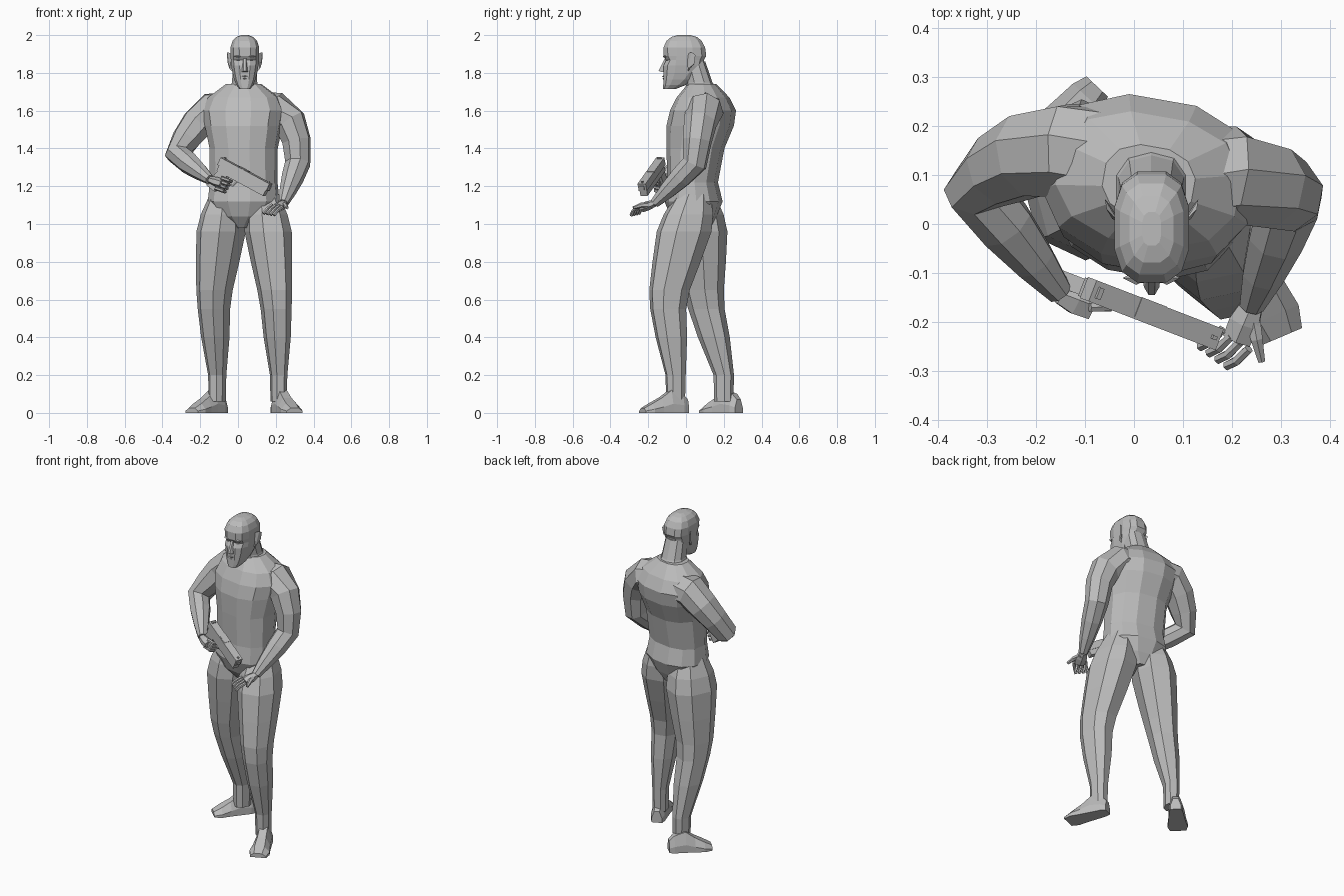
import bpy
import bmesh
from math import sin, cos, pi, radians, copysign
from mathutils import Vector, Matrix

default_cube = bpy.data.objects.get("Cube")
if default_cube:
    bpy.data.objects.remove(default_cube)

grey = bpy.data.materials.new("plain_grey")
grey.use_nodes = True
grey.diffuse_color = (.5, .5, .5, 1)
grey.node_tree.nodes["Principled BSDF"].inputs["Base Color"].default_value = grey.diffuse_color

UP = Vector((0, 0, 1))
SIDES = (("left", 1), ("right", -1))


def finish(name, bm):
    """Turn a bmesh into a flat shaded object."""
    bmesh.ops.recalc_face_normals(bm, faces=bm.faces)
    mesh = bpy.data.meshes.new(name)
    bm.to_mesh(mesh)
    bm.free()
    mesh.materials.append(grey)
    obj = bpy.data.objects.new(name, mesh)
    bpy.context.collection.objects.link(obj)
    return obj


def loft(name, rings):
    """Skin a list of point rings and cap both ends."""
    bm = bmesh.new()
    loops = [[bm.verts.new(point) for point in ring] for ring in rings]
    count = len(loops[0])
    for low, high in zip(loops, loops[1:]):
        for i in range(count):
            j = (i + 1) % count
            bm.faces.new((low[i], low[j], high[j], high[i]))
    bm.faces.new(loops[0])
    bm.faces.new(loops[-1])
    return finish(name, bm)


def outline(sides, power=1):
    """Unit cross-section; a power under one makes it boxier."""
    angles = [2 * pi * (i + .5) / sides for i in range(sides)]
    return [tuple(copysign(abs(v) ** power, v) for v in (cos(a), sin(a))) for a in angles]


def column(name, rows, sides, yaw=0, power=.85):
    """Upright body part: rows of centre, half width and half depth."""
    turn = Matrix.Rotation(radians(yaw), 3, "Z")
    return loft(name, [[Vector(centre) + turn @ Vector((u * wide, v * deep, 0))
                        for u, v in outline(sides, power)]
                       for centre, wide, deep in rows])


def tube(name, points, radii, sides=6, flat=1, hint=UP):
    """Limb of varying radius along a path."""
    points = [Vector(point) for point in points]
    hint = Vector(hint)
    rings = []
    for i, (centre, radius) in enumerate(zip(points, radii)):
        ahead = points[min(i + 1, len(points) - 1)] - points[max(i - 1, 0)]
        across = ahead.cross(hint).normalized()
        over = across.cross(ahead).normalized()
        rings.append([centre + radius * (across * u + over * v * flat)
                      for u, v in outline(sides)])
    return loft(name, rings)


def hull(name, points):
    """Convex solid around a few points."""
    bm = bmesh.new()
    for point in points:
        bm.verts.new(point)
    bmesh.ops.convex_hull(bm, input=bm.verts)
    return finish(name, bm)


def gem(name, centre, size):
    """Eight-faced lump for small facial forms."""
    points = []
    for i in range(3):
        for s in (-1, 1):
            tip = Vector(centre)
            tip[i] += s * size[i]
            points.append(tip)
    return hull(name, points)


def block(name, frame, start, end):
    """Box between two corners of a local frame."""
    return hull(name, [frame @ Vector((x, y, z)) for x in (start[0], end[0])
                       for y in (start[1], end[1]) for z in (start[2], end[2])])


# Torso and neck, turned so that the right shoulder sits further back
torso = [(.98, .05, .04, .08), (1.04, .04, .14, .12), (1.12, .04, .19, .15),
         (1.22, .035, .18, .13), (1.4, .05, .18, .15), (1.52, .075, .205, .175),
         (1.6, .09, .22, .17), (1.67, .09, .19, .135), (1.74, .085, .095, .075)]
column("torso", [((.03, y, z), wide, deep) for z, y, wide, deep in torso], 12, yaw=-10)
neck = [(1.69, .085, .09), (1.75, .07, .07), (1.86, .04, .062)]
column("neck", [((.035, y, z), wide, wide) for z, y, wide in neck], 10)


def leg(label, hip, knee, ankle, yaw):
    """Shared thickness profile hung on a hip, knee and ankle line."""
    hip, knee, ankle = Vector((*hip, 1)), Vector((*knee, .6)), Vector((*ankle, .2))
    rows = []
    for z, wide in ((1.16, .075), (1.05, .11), (.96, .122), (.8, .107), (.65, .09),
                    (.55, .08), (.4, .07), (.2, .045), (.06, .042)):
        top, end = (hip, knee) if z > knee.z else (knee, ankle)
        part = min((top.z - z) / (top.z - end.z), 1)
        centre = top.lerp(end, part)
        rows.append(((centre.x, centre.y, z), wide, wide * 1.2))
    column(f"{label}_leg", rows, 8, yaw)


def foot(label, heel, toe):
    """Foot wedge: sections of reach, half width and height from heel to toe."""
    heel, toe = Vector((*heel, 0)), Vector((*toe, 0))
    across = (toe - heel).cross(UP).normalized()
    section = ((-1, 0), (1, 0), (1, .4), (.5, 1), (-.5, 1), (-1, .4))
    rings = []
    for reach, half, tall in ((0, .03, .07), (.12, .04, .1), (.38, .045, .12),
                              (.6, .05, .08), (.82, .058, .05), (1, .046, .025)):
        base = heel.lerp(toe, reach)
        rings.append([base + across * half * u + UP * tall * v for u, v in section])
    loft(f"{label}_foot", rings)


# Legs, the left one stepping forward
leg("left", (.155, 0), (.2, -.1), (.215, -.055), 12)
leg("right", (-.085, .07), (-.13, .095), (-.11, .2), -25)
foot("left", (.2, .005), (.3, -.23))
foot("right", (-.075, .28), (-.245, .1))


def arm(label, root, shoulder, upper, biceps, elbow, wrist, hint):
    """Shoulder to wrist, with two sections along the forearm."""
    low, end = Vector(elbow), Vector(wrist)
    path = [root, shoulder, upper, biceps, low, low.lerp(end, .35), low.lerp(end, .7), end]
    tube(f"{label}_arm", path, (.1, .1, .09, .078, .068, .06, .045, .027), 8, hint=hint)


def hand(label, wrist, knuckles, base, bend, tip, step):
    """Palm and four fingers, each set off from the last by a step."""
    wrist, knuckles = Vector(wrist), Vector(knuckles)
    palm = (wrist, wrist.lerp(knuckles, .5), knuckles)
    tube(f"{label}_palm", palm, (.026, .036, .034), flat=.7)
    for i in range(4):
        joints = [Vector(joint) + Vector(step) * i for joint in (base, bend, tip)]
        tube(f"{label}_finger_{i + 1}", joints, [.01] * 3)


# Arms and hands
left_wrist, right_wrist = (.24, -.165, 1.11), (-.15, -.14, 1.235)
arm("left", (.1, .1, 1.6), (.2, .1, 1.6), (.275, .075, 1.54), (.31, .06, 1.44),
    (.316, .045, 1.32), left_wrist, hint=(-.7, 1, -.3))
arm("right", (-.04, .14, 1.6), (-.14, .15, 1.6), (-.215, .14, 1.53), (-.275, .11, 1.45),
    (-.32, .07, 1.37), right_wrist, hint=(.6, 1, -.7))
hand("left", left_wrist, (.21, -.235, 1.085), (.18, -.215, 1.1), (.155, -.24, 1.08),
     (.135, -.25, 1.055), step=(.018, -.013, -.003))
hand("right", right_wrist, (-.085, -.165, 1.215), (-.09, -.17, 1.245), (-.05, -.17, 1.23),
     (-.035, -.145, 1.225), step=(-.011, .003, -.018))
tube("left_thumb", [(.24, -.18, 1.1), (.25, -.235, 1.1), (.26, -.28, 1.085)], (.018, .014, .008))

# Pistol, in a frame with x to the muzzle and z up from the barrel
axis = Vector((.26, -.1, -.14)).normalized()
side = UP.cross(axis).normalized()
frame = Matrix((axis, side, axis.cross(side))).transposed().to_4x4()
frame.translation = (-.1, -.13, 1.318)
block("pistol_slide", frame, (0, -.023, -.005), (.31, .023, .038))
block("pistol_frame", frame, (.01, -.02, -.036), (.305, .02, -.004))
block("ejection_port", frame, (.11, -.018, .036), (.17, .024, .04))
block("rear_sight", frame, (.01, -.012, .036), (.02, .012, .046))
block("front_sight", frame, (.29, -.004, .036), (.3, .004, .046))
block("pistol_muzzle", frame, (.3, -.012, .002), (.316, .012, .026))
hull("pistol_grip", [frame @ Vector((x, y, z)) for y in (-.017, .017)
                     for x, z in ((.015, -.03), (.075, -.03), (.045, -.14), (-.01, -.13))])
guard = [frame @ Vector((x, 0, z)) for x, z in ((.07, -.03), (.085, -.07), (.12, -.07), (.135, -.03))]
tube("trigger_guard", guard, [.006] * 4, sides=4, hint=side)

# Head: the face keeps one front plane, the crown closes around its centre
MID, FACE, EYE_LINE = .036, -.122, 1.868
skull = []
for z, wide, deep in ((1.715, .03, .035), (1.735, .046, .06), (1.765, .058, .082),
                      (1.8, .067, .1), (1.84, .074, .108), (EYE_LINE, .076, .11),
                      (1.89, .077, .116), (1.935, .078, .113), (1.97, .066, .095),
                      (1.99, .046, .07), (2, .02, .035)):
    skull.append(((MID, max(deep + FACE, -.01) if z > EYE_LINE else deep + FACE, z), wide, deep))
head = column("head", skull, 12, power=.72)
for vert in head.data.vertices:
    if abs(vert.co.z - EYE_LINE) < .01 and vert.co.y < -.07:
        vert.co.y += .014

# Facial forms
hull("nose", [(MID + s * wide, y, z) for s in (-1, 1) for wide, y, z in (
    (.007, -.11, 1.88), (.018, -.1, 1.805), (.016, -.128, 1.805), (.006, -.145, 1.81))])
gem("upper_lip", (MID, -.113, 1.782), (.028, .015, .008))
gem("lower_lip", (MID, -.112, 1.769), (.025, .013, .008))
gem("chin", (MID, -.103, 1.733), (.03, .016, .018))
for label, s in SIDES:
    gem(f"{label}_brow", (MID + s * .031, -.11, 1.887), (.028, .014, .01))
    gem(f"{label}_eye", (MID + s * .031, -.098, EYE_LINE), (.016, .014, .007))
    hull(f"{label}_ear", [(MID + s * out, y, z) for out, y, z in (
        (.068, .005, 1.9), (.068, .012, 1.81), (.08, .01, 1.82),
        (.092, .03, 1.91), (.095, .05, 1.895), (.09, .045, 1.85))])
